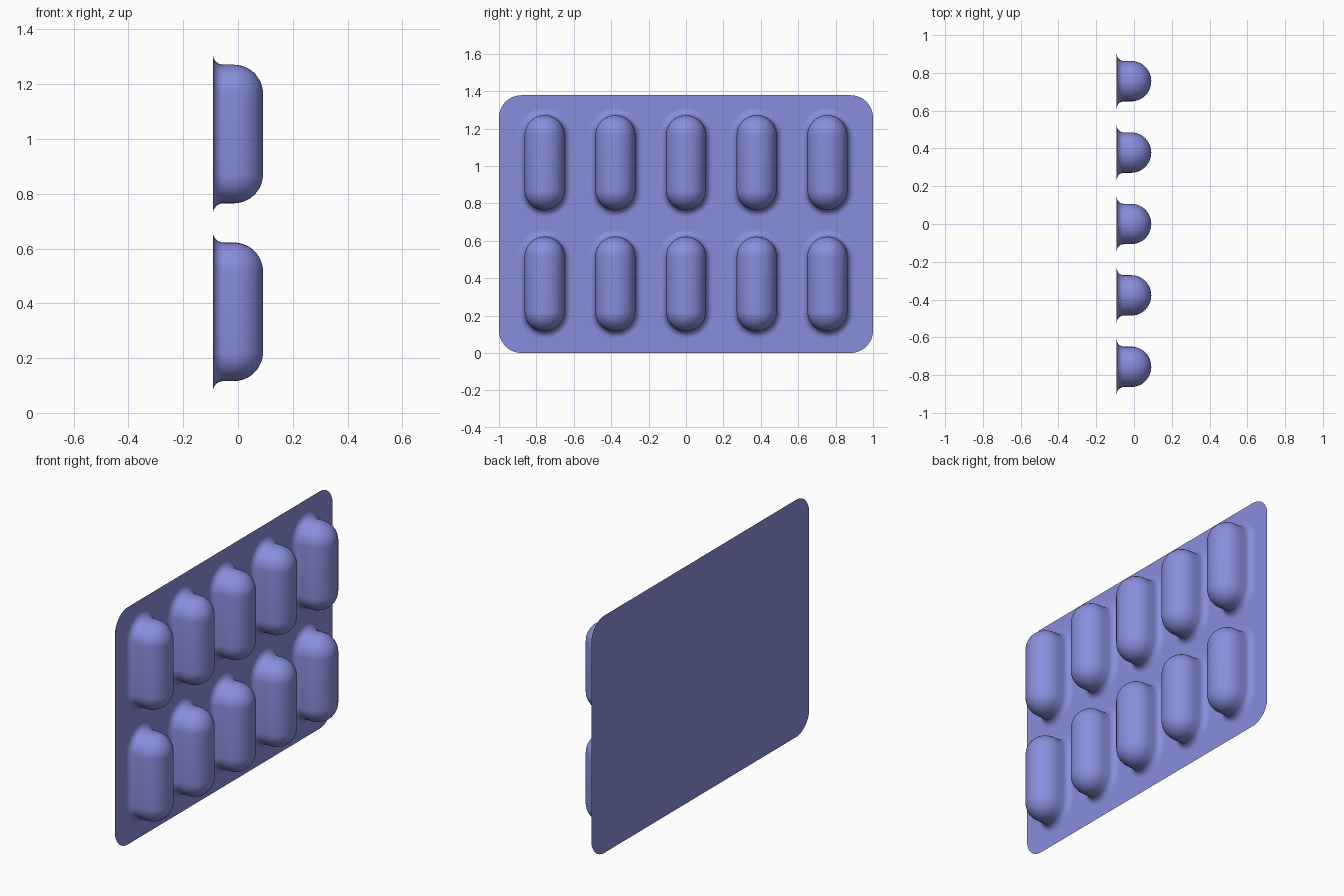
import bpy, bmesh, math

if "Cube" in bpy.data.objects:
    bpy.data.objects.remove(bpy.data.objects["Cube"])

BACK, FRONT = -0.0915, 0.0915      # depth limits along x
HEIGHT, CORNER = 1.378, 0.12       # sheet height and corner radius
R, HALF, FLARE = 0.107, 0.146, 0.038  # pocket radius, half straight length, base fillet

mat = bpy.data.materials.new("blister_blue")
mat.diffuse_color = (0.25, 0.27, 0.72, 1)
mat.use_nodes = True
mat.node_tree.nodes["Principled BSDF"].inputs["Base Color"].default_value = mat.diffuse_color


def finish(name, bm):
    me = bpy.data.meshes.new(name)
    bm.to_mesh(me)
    bm.free()
    me.materials.append(mat)
    ob = bpy.data.objects.new(name, me)
    bpy.context.collection.objects.link(ob)
    return ob


def stadium(r, x, n=16):
    """Upright pill outline: two half circles joined by straight sides."""
    pts = []
    for sign, start in ((1, 0), (-1, math.pi)):
        for i in range(n + 1):
            a = start + math.pi * i / n
            pts.append((x, r * math.cos(a), sign * HALF + r * math.sin(a)))
    return pts


# Backing sheet: paper-thin rounded rectangle
bm = bmesh.new()
outline = []
for k, (cy, cz) in enumerate(((1 - CORNER, HEIGHT - CORNER), (CORNER - 1, HEIGHT - CORNER),
                              (CORNER - 1, CORNER), (1 - CORNER, CORNER))):
    for i in range(13):
        a = math.pi / 2 * (k + i / 12)
        outline.append(bm.verts.new((BACK, cy + CORNER * math.cos(a), cz + CORNER * math.sin(a))))
bm.faces.new(outline)
finish("backing_sheet", bm)

# Pocket profile (radius, depth): concave fillet, short wall, round dome
profile = []
for i in range(9):
    a = math.pi / 2 * i / 8
    profile.append((R + FLARE * (1 - math.sin(a)), BACK + FLARE * (1 - math.cos(a))))
for i in range(13):
    a = math.pi / 2 * i / 12
    profile.append((R * math.cos(a), FRONT - R + R * math.sin(a)))

# Loft the profile round the pill outline
bm = bmesh.new()
rings = [[bm.verts.new(p) for p in stadium(max(r, 1e-6), x)] for r, x in profile]
for lo, hi in zip(rings, rings[1:]):
    n = len(lo)
    for j in range(n):
        bm.faces.new((lo[j], lo[(j + 1) % n], hi[(j + 1) % n], hi[j]))
bmesh.ops.remove_doubles(bm, verts=bm.verts, dist=1e-4)
bmesh.ops.dissolve_degenerate(bm, edges=bm.edges, dist=1e-5)
for f in bm.faces:
    f.smooth = True
pocket = finish("pill_pocket", bm)

# Two rows of five pockets sharing one mesh
for row, z in enumerate((0.369, 1.018)):
    for col in range(5):
        ob = pocket if row == col == 0 else pocket.copy()
        if ob is not pocket:
            bpy.context.collection.objects.link(ob)
        ob.name = f"pill_pocket_{row + 1}_{col + 1}"
        ob.location = (0, (col - 2) * 0.378, z)
